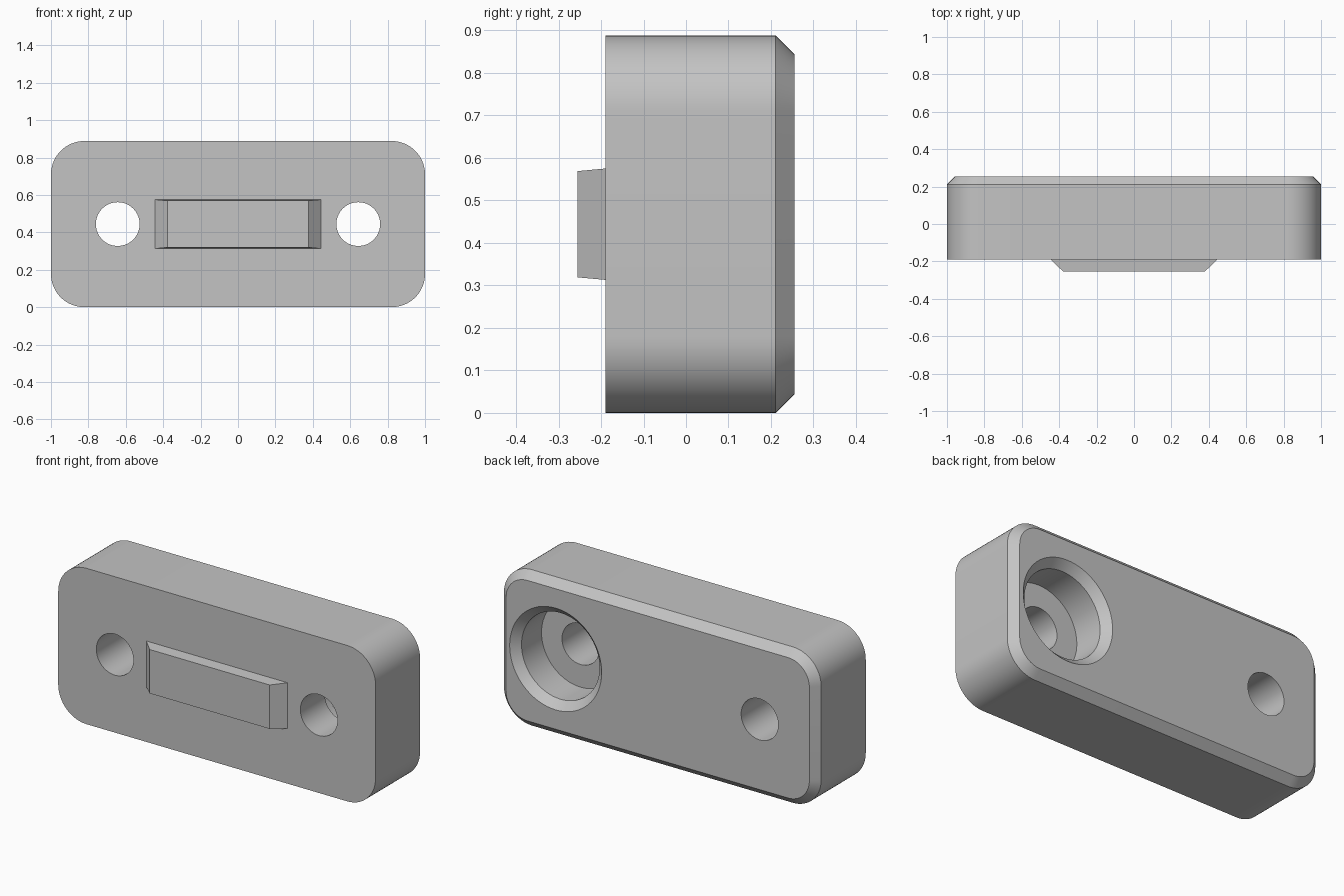
import bpy, bmesh, math

if "Cube" in bpy.data.objects:
    bpy.data.objects.remove(bpy.data.objects["Cube"], do_unlink=True)

HEIGHT, MID = 0.888, 0.444
FRONT, BACK = -0.19, 0.255
CHAMFER, CORNER = 0.044, 0.178
HOLE_X, HOLE_R = 0.643, 0.117

grey = bpy.data.materials.new("neutral grey")
grey.use_nodes = True
colour = (0.55, 0.55, 0.55, 1)
grey.diffuse_color = colour
grey.node_tree.nodes["Principled BSDF"].inputs["Base Color"].default_value = colour


def rectangle(half_x, half_z, radius=0, steps=16):
    """Outline in x and z, with optional rounded corners."""
    points = []
    for i, (sx, sz) in enumerate([(1, 1), (-1, 1), (-1, -1), (1, -1)]):
        cx, cz = sx * (half_x - radius), sz * (half_z - radius)
        for k in range(steps + 1 if radius else 1):
            a = math.pi / 2 * (i + k / steps)
            points.append((cx + radius * math.cos(a), cz + radius * math.sin(a)))
    return points


def circle(radius, sides=64):
    return [(radius * math.cos(math.tau * k / sides), radius * math.sin(math.tau * k / sides))
            for k in range(sides)]


def loft(name, sections, x=0):
    """Closed solid through (y, outline) sections, centred at mid height."""
    bm = bmesh.new()
    rings = [[bm.verts.new((x + px, y, MID + pz)) for px, pz in outline]
             for y, outline in sections]
    for a, b in zip(rings, rings[1:]):
        for i in range(len(a)):
            j = (i + 1) % len(a)
            bm.faces.new((a[i], a[j], b[j], b[i]))
    bm.faces.new(rings[0])
    bm.faces.new(rings[-1])
    bmesh.ops.recalc_face_normals(bm, faces=bm.faces)
    mesh = bpy.data.meshes.new(name)
    bm.to_mesh(mesh)
    bm.free()
    mesh.materials.append(grey)
    obj = bpy.data.objects.new(name, mesh)
    bpy.context.collection.objects.link(obj)
    return obj


def select(obj):
    bpy.ops.object.select_all(action='DESELECT')
    obj.select_set(True)
    bpy.context.view_layer.objects.active = obj


def cut(obj, cutter):
    cutter.hide_render = True
    mod = obj.modifiers.new("cut", 'BOOLEAN')
    mod.operation, mod.solver, mod.object = 'DIFFERENCE', 'EXACT', cutter
    select(obj)
    bpy.ops.object.modifier_apply(modifier=mod.name)
    bpy.data.objects.remove(cutter, do_unlink=True)


# Rounded block with a chamfered back edge
block = rectangle(1, MID, CORNER)
body = loft("body", [
    (FRONT, block),
    (BACK - CHAMFER, block),
    (BACK, rectangle(1 - CHAMFER, MID - CHAMFER, CORNER - CHAMFER)),
])

# Plain through hole on the right
cut(body, loft("hole_cutter", [(-0.5, circle(HOLE_R)), (0.5, circle(HOLE_R))], -HOLE_X))

# Stepped hole on the left: through hole, wide recess, chamfered rim
floor, recess = 0.031, 0.246
cut(body, loft("stepped_cutter", [
    (-0.5, circle(HOLE_R)),
    (floor, circle(HOLE_R)),
    (floor, circle(recess)),
    (BACK - CHAMFER, circle(recess)),
    (BACK + CHAMFER, circle(recess + 2 * CHAMFER)),
], HOLE_X))

select(body)
bpy.ops.object.shade_smooth_by_angle(angle=math.radians(25))

# Tapered locating tab on the front
tab_base = rectangle(0.445, 0.131)
loft("front_tab", [
    (FRONT + 0.02, tab_base),
    (FRONT, tab_base),
    (-BACK, rectangle(0.378, 0.125)),
])
